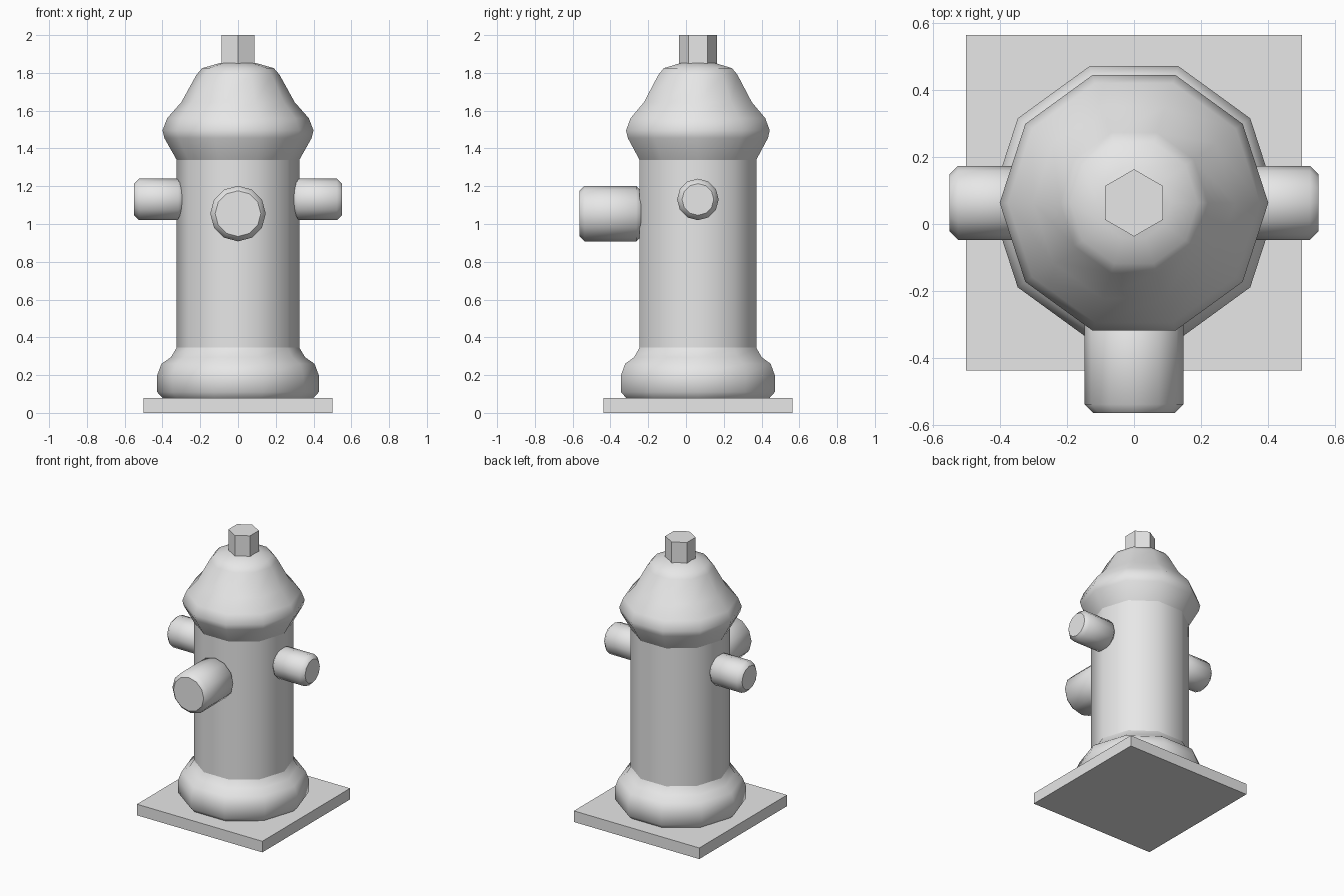
import bpy, bmesh, math
from mathutils import Matrix

cube = bpy.data.objects.get("Cube")
if cube:
    bpy.data.objects.remove(cube, do_unlink=True)

CENTRE_Y = 0.063
grey = bpy.data.materials.new("light grey")
grey.use_nodes = True
grey.diffuse_color = (0.8, 0.8, 0.8, 1)
grey.node_tree.nodes["Principled BSDF"].inputs["Base Color"].default_value = (0.8, 0.8, 0.8, 1)


def lathe(name, profile, sides, turn=0.0, matrix=Matrix(), smooth=True):
    """Closed turned part: profile is (radius, height) pairs from bottom to top."""
    bm = bmesh.new()
    rings = []
    for r, h in profile:
        angles = [turn + math.tau * i / sides for i in range(sides)]
        rings.append([bm.verts.new((r * math.cos(a), r * math.sin(a), h)) for a in angles])
    for low, high in zip(rings, rings[1:]):
        for i in range(sides):
            j = (i + 1) % sides
            bm.faces.new((low[i], low[j], high[j], high[i]))
    bm.faces.new(rings[0][::-1])
    bm.faces.new(rings[-1])
    for f in bm.faces:
        f.smooth = smooth
    # Keep the flat end caps crisp
    for f in bm.faces:
        if len(f.verts) > 4:
            f.smooth = False
    bm.transform(Matrix.Translation((0, CENTRE_Y, 0)) @ matrix)
    mesh = bpy.data.meshes.new(name)
    bm.to_mesh(mesh)
    bm.free()
    mesh.materials.append(grey)
    obj = bpy.data.objects.new(name, mesh)
    bpy.context.collection.objects.link(obj)
    return obj


def nozzle(name, radius, start, end, height, heading):
    """Chamfered outlet lying flat, pointing along heading (about z)."""
    c = 0.026
    profile = [(radius - c, start), (radius, start + c), (radius, end - c), (radius - c, end)]
    m = (Matrix.Translation((0, 0, height)) @ Matrix.Rotation(heading, 4, 'Z')
         @ Matrix.Rotation(math.pi / 2, 4, 'Y'))
    return lathe(name, profile, 12, matrix=m)


# Square ground plate
bpy.ops.mesh.primitive_cube_add(size=1, location=(0, CENTRE_Y, 0.04))
plate = bpy.context.object
plate.name = "ground_plate"
plate.scale = (1, 1, 0.08)
plate.data.materials.append(grey)

# Barrel, foot flange and domed cap
lathe("barrel", [(0.325, 0.2), (0.325, 1.45)], 10)
lathe("foot_flange", [(0.40, 0.08), (0.428, 0.11), (0.428, 0.20), (0.405, 0.26),
                      (0.355, 0.295), (0.325, 0.345)], 10)
lathe("cap", [(0.325, 1.34), (0.39, 1.455), (0.40, 1.495), (0.375, 1.56),
              (0.30, 1.645), (0.22, 1.79), (0.19, 1.825), (0.11, 1.848), (0.08, 1.855)], 10)

# Hexagonal operating nut
lathe("top_nut", [(0.1, 1.83), (0.1, 2.0)], 6, turn=math.pi / 2, smooth=False)

# Large front outlet and two side outlets
nozzle("front_outlet", 0.147, 0.30, 0.626, 1.055, -math.pi / 2)
nozzle("left_outlet", 0.11, 0.29, 0.55, 1.13, 0)
nozzle("right_outlet", 0.11, 0.29, 0.55, 1.13, math.pi)
